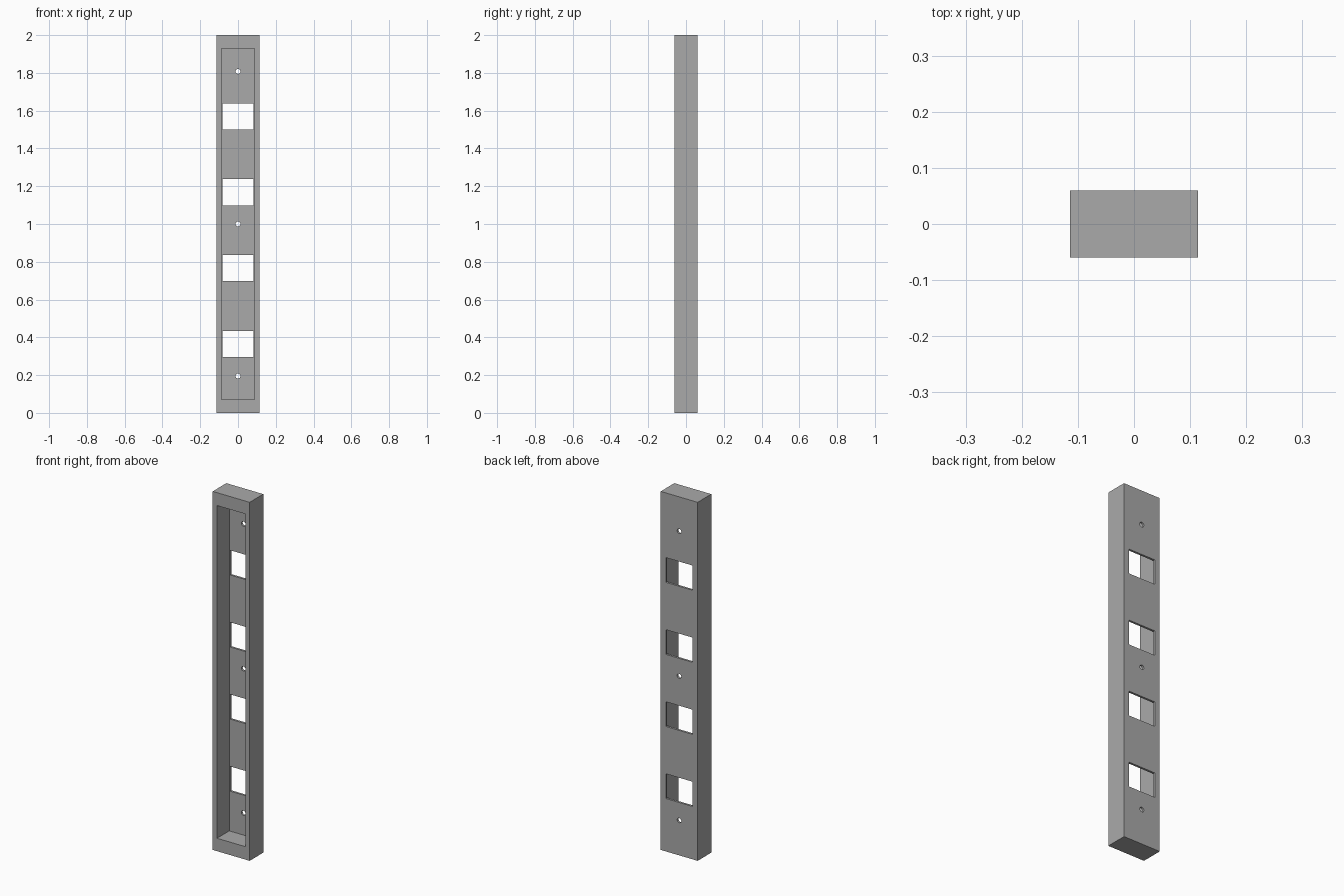
import bpy
import math

cube = bpy.data.objects.get("Cube")
if cube:
    bpy.data.objects.remove(cube, do_unlink=True)

# Overall sizes
WIDTH, DEPTH, HEIGHT = 0.228, 0.12, 2.0
FRONT, BACK = -DEPTH / 2, DEPTH / 2
BACK_WALL = 0.012

grey = bpy.data.materials.new("plain grey")
grey.use_nodes = True
colour = (0.4, 0.4, 0.4, 1)
grey.diffuse_color = colour
grey.node_tree.nodes["Principled BSDF"].inputs["Base Color"].default_value = colour


def box(name, width, y0, y1, z0, z1):
    bpy.ops.mesh.primitive_cube_add(size=1, location=(0, (y0 + y1) / 2, (z0 + z1) / 2))
    obj = bpy.context.object
    obj.name = name
    obj.scale = (width, y1 - y0, z1 - z0)
    bpy.ops.object.transform_apply(location=True, rotation=False, scale=True)
    obj.data.materials.append(grey)
    return obj


def cut(target, cutter):
    mod = target.modifiers.new(cutter.name, "BOOLEAN")
    mod.operation = "DIFFERENCE"
    mod.solver = "EXACT"
    mod.object = cutter
    bpy.context.view_layer.objects.active = target
    bpy.ops.object.modifier_apply(modifier=mod.name)
    bpy.data.objects.remove(cutter, do_unlink=True)


# Tall housing, hollowed from the front
housing = box("housing", WIDTH, FRONT, BACK, 0, HEIGHT)
cut(housing, box("cavity", 0.175, FRONT - 0.05, BACK - BACK_WALL, 0.072, 1.928))

# Four evenly spaced windows through the back wall
for i in range(4):
    z = 0.364 + i * 0.402
    cut(housing, box("window", 0.165, 0, BACK + 0.05, z - 0.069, z + 0.069))

# Three round screw holes through the back wall
for z in (0.195, 1.0, 1.808):
    bpy.ops.mesh.primitive_cylinder_add(vertices=24, radius=0.013, depth=0.1,
                                        location=(0, BACK, z), rotation=(math.pi / 2, 0, 0))
    hole = bpy.context.object
    hole.name = "screw_hole"
    hole.data.materials.append(grey)
    cut(housing, hole)

# Smooth only the hole walls, keep the box edges sharp
bpy.context.view_layer.objects.active = housing
housing.select_set(True)
bpy.ops.object.shade_smooth_by_angle(angle=math.radians(30))
